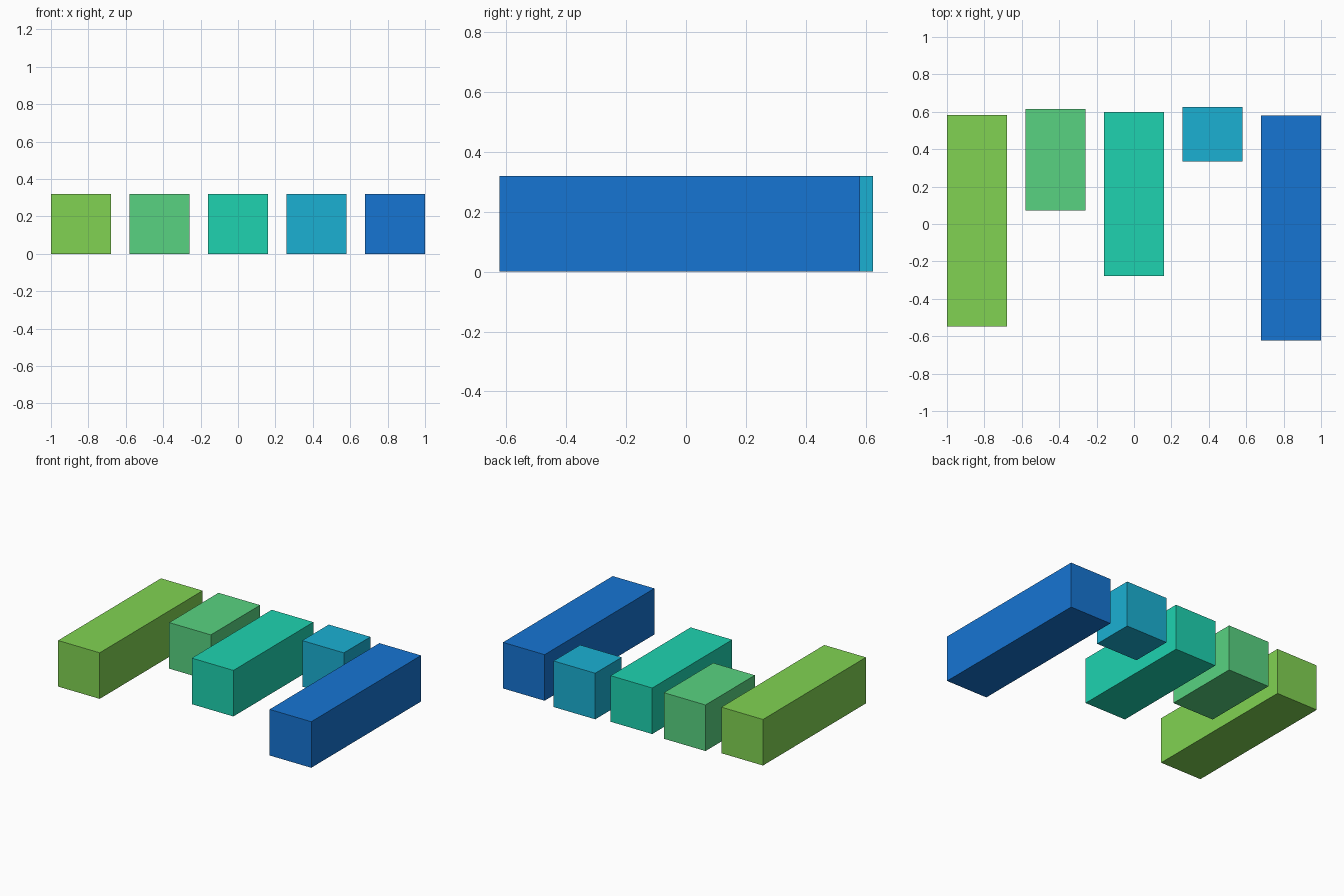
import bpy

if "Cube" in bpy.data.objects:
    bpy.data.objects.remove(bpy.data.objects["Cube"])

SIZE = 0.32      # width and height of every bar
PITCH = 0.42     # spacing between bar centres

# name, front y, back y, linear colour
BARS = [
    ("bar_lime", -0.547, 0.583, (0.219, 0.65, 0.084)),
    ("bar_green", 0.073, 0.614, (0.099, 0.65, 0.219)),
    ("bar_teal", -0.279, 0.599, (0.013, 0.65, 0.434)),
    ("bar_cyan", 0.334, 0.625, (0.011, 0.434, 0.65)),
    ("bar_blue", -0.624, 0.581, (0.008, 0.178, 0.65)),
]


def add_bar(name, x, y0, y1, colour):
    bpy.ops.mesh.primitive_cube_add(size=1, location=(x, (y0 + y1) / 2, SIZE / 2))
    bar = bpy.context.object
    bar.name = name
    bar.scale = (SIZE, y1 - y0, SIZE)
    bpy.ops.object.transform_apply(location=False, rotation=False, scale=True)
    mat = bpy.data.materials.new(name + "_paint")
    mat.diffuse_color = (*colour, 1)
    mat.use_nodes = True
    mat.node_tree.nodes["Principled BSDF"].inputs["Base Color"].default_value = mat.diffuse_color
    bar.data.materials.append(mat)


# Row of square bars of differing length, left to right
for i, (name, y0, y1, colour) in enumerate(BARS):
    add_bar(name, (i - 2) * PITCH, y0, y1, colour)
